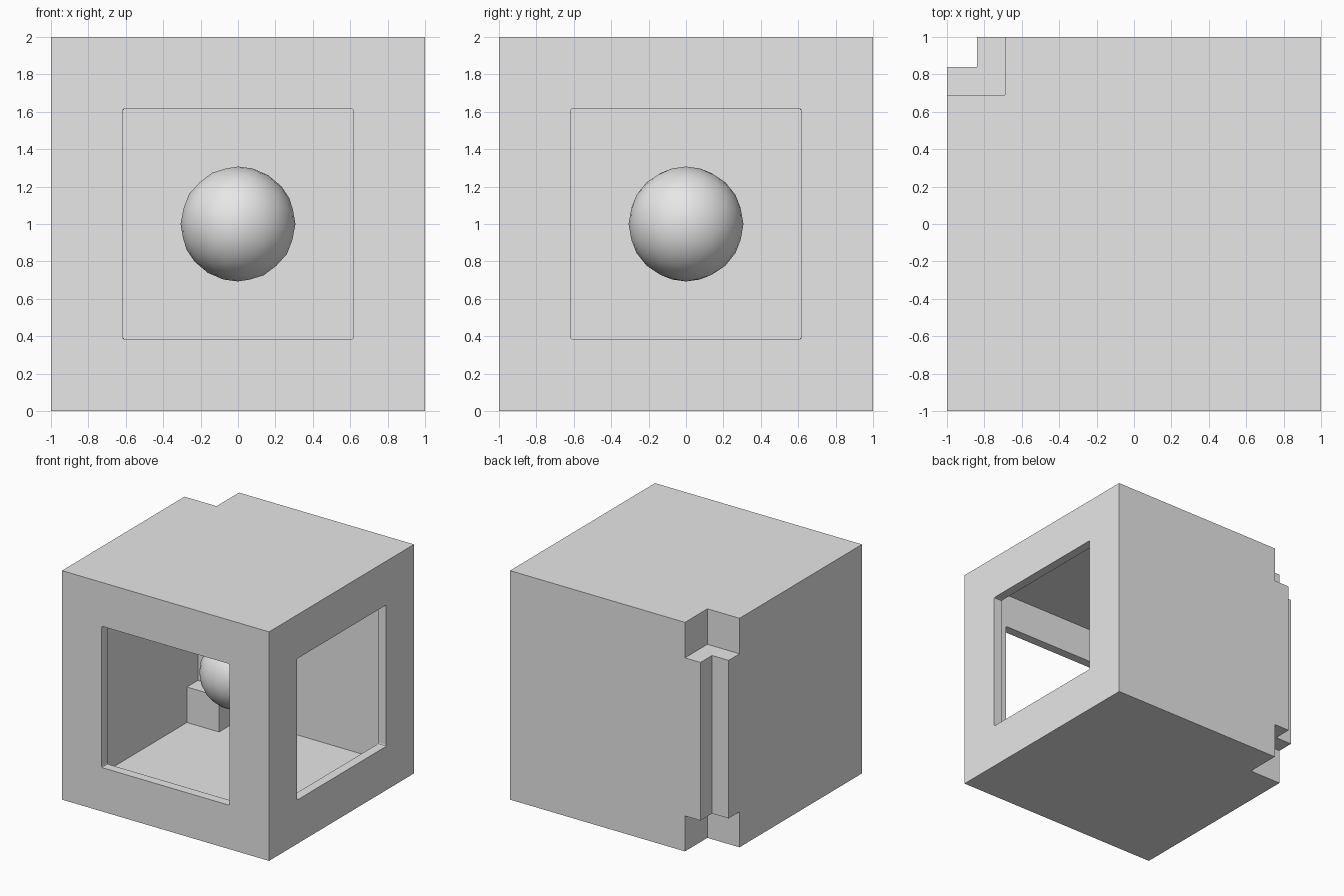
import bpy
import bmesh
from mathutils import Vector

if "Cube" in bpy.data.objects:
    bpy.data.objects.remove(bpy.data.objects["Cube"], do_unlink=True)

WALL = 0.08      # shell thickness
WINDOW = 0.617   # half width of a window
BIG, SMALL = 0.69, 0.84   # inner limits of the corner notches

grey = bpy.data.materials.new("plain grey")
grey.use_nodes = True
grey.diffuse_color = (0.8, 0.8, 0.8, 1)
grey.node_tree.nodes["Principled BSDF"].inputs["Base Color"].default_value = (0.8, 0.8, 0.8, 1)


def add_object(name, bm):
    mesh = bpy.data.meshes.new(name)
    bm.to_mesh(mesh)
    bm.free()
    mesh.materials.append(grey)
    obj = bpy.data.objects.new(name, mesh)
    bpy.context.collection.objects.link(obj)
    return obj


def box(name, low, high, bevel_axis=None):
    """Box between two corners; edges along bevel_axis may be softened."""
    low, high = Vector(low), Vector(high)
    bm = bmesh.new()
    bmesh.ops.create_cube(bm, size=1)
    for v in bm.verts:
        v.co = (low + high) / 2 + v.co * (high - low)
    if bevel_axis is not None:
        edges = [e for e in bm.edges
                 if abs((e.verts[0].co - e.verts[1].co)[bevel_axis]) > 0.01]
        bmesh.ops.bevel(bm, geom=edges, offset=0.012, segments=2,
                        profile=0.5, affect='EDGES')
    return add_object(name, bm)


def cut(obj, cutters):
    """Subtract the cutters, bake the result and remove them."""
    for cutter in cutters:
        cutter.hide_render = True
        mod = obj.modifiers.new("cut", 'BOOLEAN')
        mod.operation = 'DIFFERENCE'
        mod.solver = 'EXACT'
        mod.object = cutter
    bpy.context.view_layer.update()
    graph = bpy.context.evaluated_depsgraph_get()
    mesh = bpy.data.meshes.new_from_object(obj.evaluated_get(graph))
    obj.modifiers.clear()
    obj.data = mesh
    for cutter in cutters:
        bpy.data.objects.remove(cutter, do_unlink=True)


def notched_cube(name, inset):
    """Cube with a stepped notch down one vertical edge, offset inward."""
    r = 1 - inset
    big, small = BIG - inset, SMALL - inset
    cube = box(name, (-r, -r, inset), (r, r, 2 - inset))
    cut(cube, [
        box("post_notch", (-1.3, small, -0.3), (-small, 1.3, 2.3)),
        box("top_notch", (-1.3, big, 1 + big), (-big, 1.3, 2.3)),
        box("bottom_notch", (-1.3, big, -0.3), (-big, 1.3, 1 - big)),
    ])
    return cube


# Hollow shell with a window in the front and one in the +x side
shell = notched_cube("shell", 0)
cavity = notched_cube("cavity", WALL)
w = WINDOW
front_window = box("front_window", (-w, -1.3, 1 - w), (w, -0.8, 1 + w), bevel_axis=1)
side_window = box("side_window", (0.8, -w, 1 - w), (1.3, w, 1 + w), bevel_axis=0)
cut(shell, [cavity, front_window, side_window])
for face in shell.data.polygons:
    face.use_smooth = False

# Ball floating in the middle
bm = bmesh.new()
bmesh.ops.create_icosphere(bm, subdivisions=3, radius=0.307)
for face in bm.faces:
    face.smooth = True
ball = add_object("ball", bm)
ball.location = (0, 0, 1)
